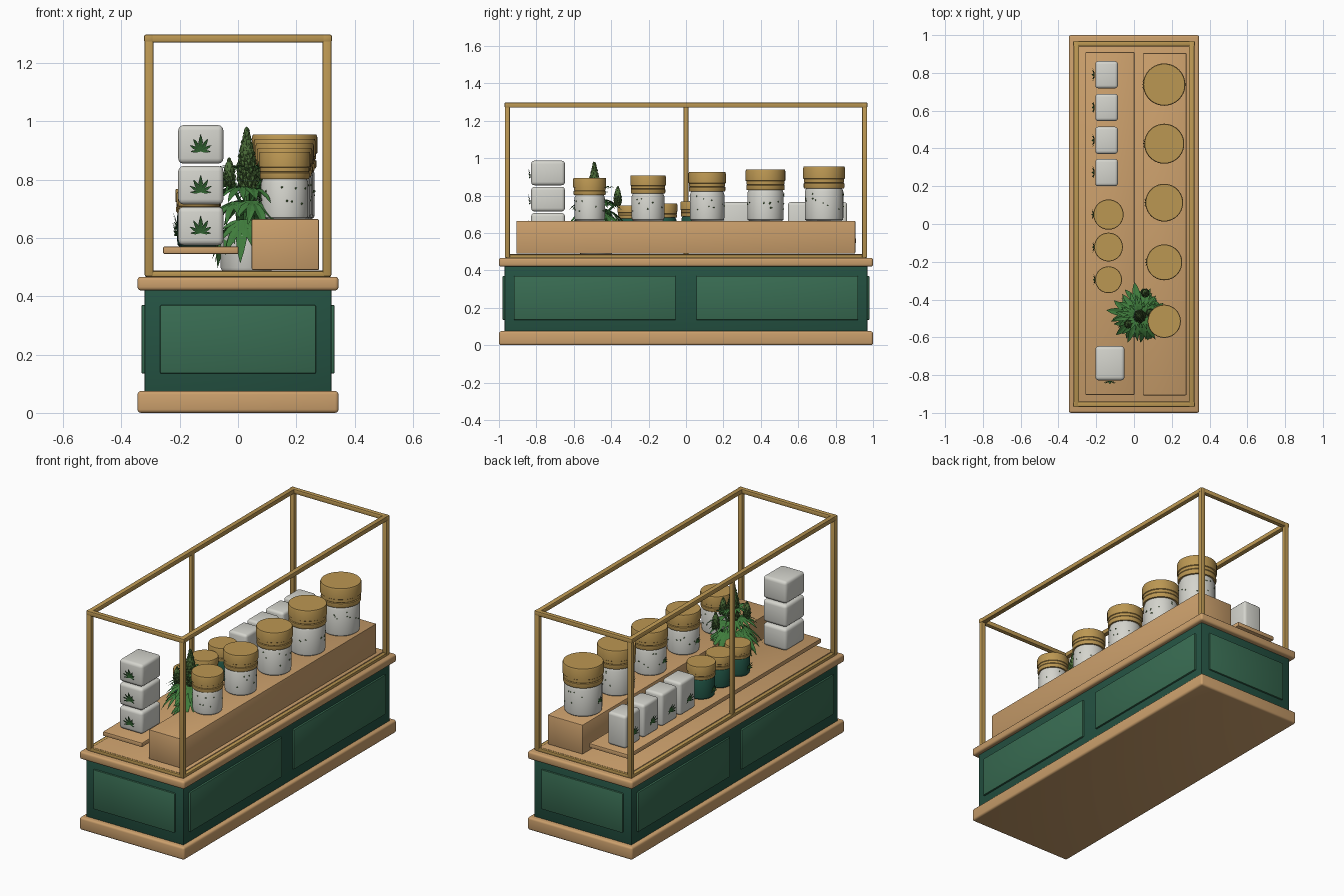
import bpy, bmesh, math, random
from mathutils import Matrix, Vector

if "Cube" in bpy.data.objects:
    bpy.data.objects.remove(bpy.data.objects["Cube"])
random.seed(4)


def mat(name, c):
    m = bpy.data.materials.new(name)
    m.diffuse_color = (*c, 1)
    m.use_nodes = True
    m.node_tree.nodes["Principled BSDF"].inputs["Base Color"].default_value = m.diffuse_color
    return m


WOOD = mat("tan wood", (0.60, 0.35, 0.15))
GOLD = mat("brass gold", (0.50, 0.31, 0.085))
DARK = mat("dark green paint", (0.018, 0.085, 0.055))
PANEL = mat("panel green", (0.04, 0.15, 0.085))
WHITE = mat("off white", (0.66, 0.66, 0.61))
TEAL = mat("jar green", (0.015, 0.09, 0.06))
LEAF = mat("leaf green", (0.05, 0.20, 0.045))
EMBLEM = mat("deep leaf green", (0.03, 0.12, 0.03))
BUD = mat("bud green", (0.07, 0.15, 0.04))


def finish(bm, name, mats, smooth=True):
    me = bpy.data.meshes.new(name)
    bm.to_mesh(me)
    bm.free()
    for m in mats:
        me.materials.append(m)
    if smooth:
        for p in me.polygons:
            p.use_smooth = True
        me.set_sharp_from_angle(angle=math.radians(35))
    ob = bpy.data.objects.new(name, me)
    bpy.context.collection.objects.link(ob)
    return ob


def box(name, x, y, z, m, bev=0.005, seg=2):
    """Bevelled box from (min, max) ranges."""
    bm = bmesh.new()
    bmesh.ops.create_cube(bm, size=1)
    for v in bm.verts:
        v.co = [r[0] if c < 0 else r[1] for c, r in zip(v.co, (x, y, z))]
    if bev:
        bmesh.ops.bevel(bm, geom=bm.edges[:], offset=bev, segments=seg, profile=0.5, affect='EDGES')
    return finish(bm, name, [m])


def lathe(name, prof, c, mats, n=40):
    """Revolve (radius, z, material index) points around z."""
    bm = bmesh.new()
    rings = [[bm.verts.new((c[0] + r * math.cos(2 * math.pi * i / n),
                            c[1] + r * math.sin(2 * math.pi * i / n), c[2] + z)) for i in range(n)]
             for r, z, _ in prof]
    for k in range(len(rings) - 1):
        for i in range(n):
            j = (i + 1) % n
            f = bm.faces.new((rings[k][i], rings[k][j], rings[k + 1][j], rings[k + 1][i]))
            f.material_index = prof[k][2]
    bm.faces.new(rings[0][::-1])
    bm.faces.new(rings[-1]).material_index = prof[-1][2]
    return finish(bm, name, mats)


def fan_leaf(bm, M, length, width, droop, n=7, spread=90, falloff=0.4):
    """Fan of pointed leaflets: local x is forward, z is the face normal."""
    for k in range(n):
        u = 2 * k / (n - 1) - 1
        a = math.radians(u * spread)
        L = length * (1 - falloff * abs(u))
        R = M @ Matrix.Rotation(a, 4, 'Z')
        rows = []
        for t, w in ((0, 0.12), (0.3, 0.75), (0.55, 1), (0.8, 0.6), (1, 0.03)):
            z = -droop * t * t * L
            rows.append([bm.verts.new(R @ Vector((t * L, s * w * width * L, z + (0.03 * L * w if s else 0))))
                         for s in (-1, 0, 1)])
        for p, q in zip(rows, rows[1:]):
            for i in (0, 1):
                bm.faces.new((p[i], q[i], q[i + 1], p[i + 1]))


def emblem(name, pos, size, facing):
    """Small leaf decoration standing on a -x or -y face."""
    nrm = Vector((-1, 0, 0)) if facing == 'x' else Vector((0, -1, 0))
    up = Vector((0, 0, 1))
    M = Matrix((up, nrm.cross(up), nrm)).transposed().to_4x4()
    M.translation = pos
    bm = bmesh.new()
    fan_leaf(bm, M, size, 0.13, -0.3)
    finish(bm, name, [EMBLEM], False)


# cabinet
box("plinth", (-.345, .345), (-1, 1), (0, .075), WOOD, .012, 3)
box("cabinet_body", (-.32, .32), (-.97, .97), (.07, .425), DARK, .004)
box("counter_top", (-.345, .345), (-1, 1), (.42, .467), WOOD, .012, 3)
for s in (-1, 1):
    box("end_panel", (-.267, .267), tuple(sorted((s * .96, s * .98))), (.135, .37), PANEL, .004)
    for y0, y1 in ((-.92, -.055), (.055, .92)):
        box("side_panel", tuple(sorted((s * .31, s * .331))), (y0, y1), (.135, .37), PANEL, .004)

# display floor, low shelf and raised step
box("display_floor", (-.295, .295), (-.955, .955), (.467, .488), WOOD, .003)
box("low_shelf", (-.257, .002), (-.905, .91), (.545, .571), WOOD, .005)
box("raised_step", (.047, .278), (-.907, .905), (.49, .665), WOOD, .005)

# brass frame
for sx in (-1, 1):
    X = (sx * .305 - .015, sx * .305 + .015)
    for sy in (-1, 1):
        box("corner_post", X, (sy * .955 - .014, sy * .955 + .014), (.467, 1.285), GOLD, .006)
    box("long_top_rail", X, (-.97, .97), (1.27, 1.298), GOLD, .006)
    box("long_bottom_rail", (sx * .305 - .012, sx * .305 + .012), (-.96, .96), (.466, .484), GOLD, .004)
for sy in (-1, 1):
    box("short_top_rail", (-.322, .322), (sy * .955 - .014, sy * .955 + .014), (1.27, 1.298), GOLD, .006)
    box("short_bottom_rail", (-.3, .3), (sy * .955 - .012, sy * .955 + .012), (.466, .486), GOLD, .004)
box("middle_post", (-.318, -.293), (-.013, .013), (.467, 1.28), GOLD, .006)


def jar(name, c, r, R, h, body):
    prof = [(r * .9, 0, 0), (r * .98, .006, 0), (r, .018, 0), (r, h * .54, 0), (r * .93, h * .6, 1),
            (R * .95, h * .6, 1), (R * .97, h * .62, 1), (R * .97, h * .69, 1), (R * .93, h * .7, 1),
            (R * .96, h * .71, 1), (R * .96, h * .77, 1), (R, h * .78, 1), (R, h * .97, 1),
            (R * .97, h, 1)]
    lathe(name, prof, c, [body, GOLD])


# tall white jars, growing towards the back
for y, R, top in ((-.515, .088, .895), (-.203, .095, .908), (.113, .1, .925), (.425, .106, .94), (.738, .112, .955)):
    r, h = R * .92, top - .665
    jar("white_jar", (.16, y, .665), r, R, h, WHITE)
    emblem("jar_leaf", (.16 - r - .002, y, .665 + h * .25), .04, 'x')
    # scattered specks on the glass
    bm = bmesh.new()
    for k in range(16):
        a = random.uniform(0, 2 * math.pi)
        bmesh.ops.create_icosphere(bm, subdivisions=1, radius=.004, matrix=Matrix.Translation(
            (.16 + r * math.cos(a), y + r * math.sin(a), .665 + h * random.uniform(.2, .52))))
    finish(bm, "jar_specks", [BUD])

# small green jars
for y, R, top in ((.05, .08, .768), (-.122, .076, .757), (-.295, .071, .748)):
    jar("green_jar", (-.135, y, .571), R * .92, R, top - .571, TEAL)
    emblem("green_jar_leaf", (-.135 - R * .92 - .004, y, .61), .045, 'x')

# row of white packages
for y in (.272, .443, .617, .79):
    box("package", (-.205, -.085), (y - .072, y + .072), (.571, .765), WHITE, .016, 3)
    emblem("package_leaf", (-.208, y, .635), .055, 'x')

# stacked cartons at the front
for z in (.575, .715, .855):
    box("stacked_carton", (-.205, -.05), (-.828, -.647), (z, z + .132), WHITE, .018, 3)
    emblem("carton_leaf", (-.128, -.831, z + .042), .058, 'y')

# potted plant
px, py = .03, -.48
lathe("plant_pot", [(.085, 0, 0), (.09, .01, 0), (.09, .12, 0), (.082, .125, 0), (.08, .11, 0)],
      (px, py, .488), [WHITE])
lathe("plant_stem", [(.012, 0, 0), (.009, .3, 0)], (px, py, .58), [LEAF], 10)

bm = bmesh.new()
for z, out, L, count, tilt, off in ((.66, .05, .15, 6, 45, .3), (.72, .05, .15, 6, 22, .8),
                                    (.78, .04, .12, 6, 5, .1), (.83, .025, .075, 5, -20, .5)):
    for k in range(count):
        a = off + 2 * math.pi * k / count + random.uniform(-.15, .15)
        M = (Matrix.Translation((px, py, z + random.uniform(-.015, .015))) @ Matrix.Rotation(a, 4, 'Z')
             @ Matrix.Translation((out, 0, 0)) @ Matrix.Rotation(math.radians(tilt), 4, 'Y'))
        fan_leaf(bm, M, L * random.uniform(.9, 1.08), .12, .35, 7, 75, .45)
finish(bm, "plant_leaves", [LEAF], False)

# flower buds: spirals of overlapping scales around a core
for x, y, z0, z1, R in ((px, -.49, .76, .98, .036), (-.03, -.53, .78, .88, .024),
                        (.06, -.365, .75, .855, .024), (.085, -.47, .79, .895, .024)):
    bm = bmesh.new()
    H = z1 - z0
    count = int(H * 420)
    for k in range(count):
        t = k / (count - 1)
        rad = R * (0.75 + 0.25 * math.sin(t * math.pi)) * (1 - t ** 2.2) * .85
        a = k * 2.39996
        M = (Matrix.Translation((x + rad * math.cos(a), y + rad * math.sin(a), z0 + t * (H - .012)))
             @ Matrix.Rotation(a, 4, 'Z') @ Matrix.Rotation(.35, 4, 'Y') @ Matrix.Diagonal((.8, .9, 1.4, 1)))
        bmesh.ops.create_icosphere(bm, subdivisions=1, radius=R * .3, matrix=M)
    bmesh.ops.create_icosphere(bm, subdivisions=2, radius=1, matrix=Matrix.Translation(
        (x, y, z0 + H * .42)) @ Matrix.Diagonal((R * .75, R * .75, H * .48, 1)))
    finish(bm, "flower_bud", [BUD])
    # thin branch from the stem to the bud
    a, b = Vector((px, py, z0 - .1)), Vector((x, y, z0 + .02))
    d = b - a
    bm = bmesh.new()
    bmesh.ops.create_cone(bm, segments=8, radius1=.006, radius2=.005, depth=d.length, cap_ends=True,
                          matrix=Matrix.Translation((a + b) / 2) @ d.to_track_quat('Z', 'Y').to_matrix().to_4x4())
    finish(bm, "bud_branch", [LEAF])
